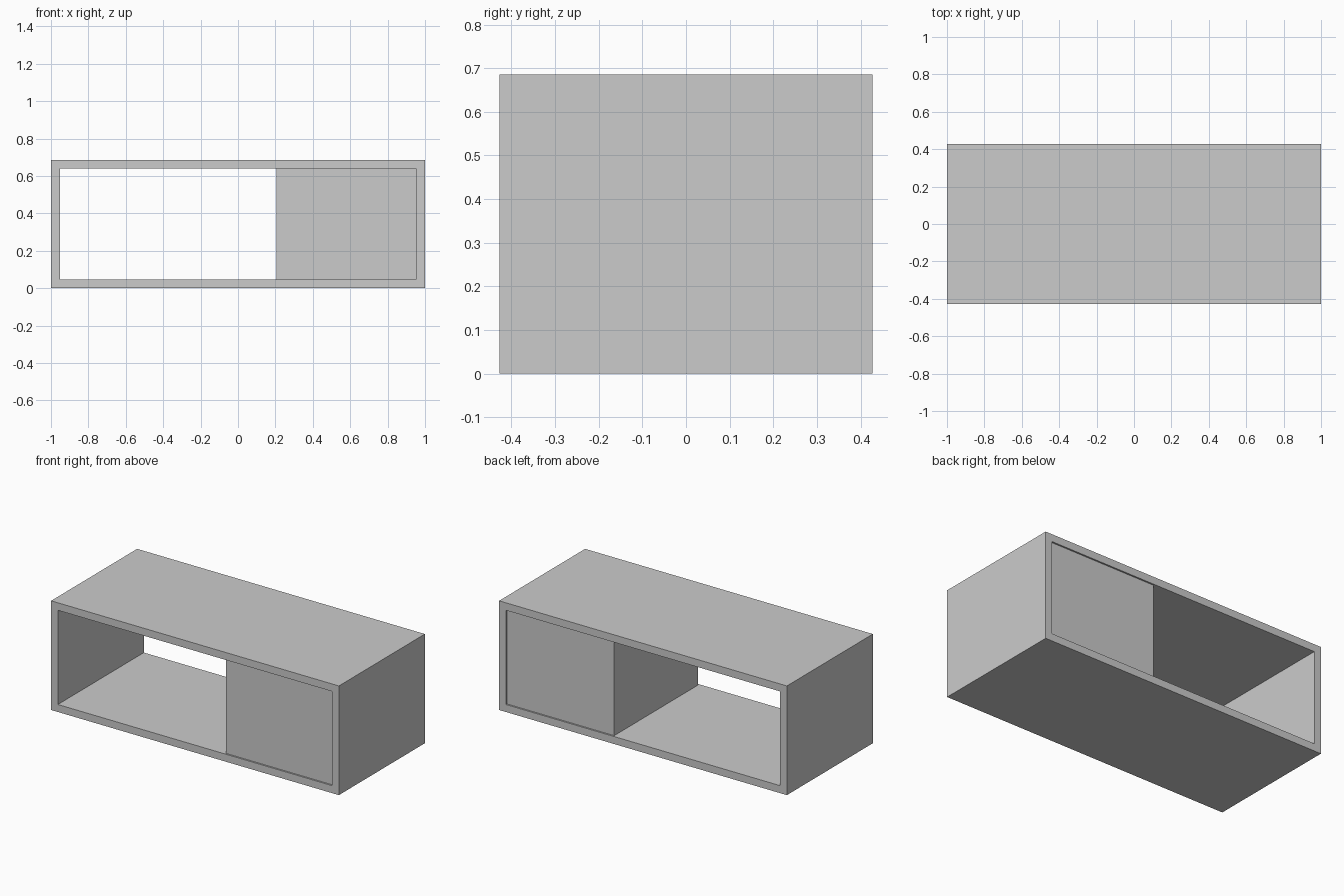
import bpy, bmesh

if "Cube" in bpy.data.objects:
    bpy.data.objects.remove(bpy.data.objects["Cube"])

HALF_W, HALF_D, HEIGHT, T = 1.0, 0.427, 0.686, 0.047
RECESS = 0.01
DIVIDE_X = 0.207


def finish(name, bm):
    bmesh.ops.recalc_face_normals(bm, faces=bm.faces[:])
    mesh = bpy.data.meshes.new(name)
    bm.to_mesh(mesh)
    bm.free()
    obj = bpy.data.objects.new(name, mesh)
    bpy.context.collection.objects.link(obj)
    return obj


def rect(x0, x1, z0, z1):
    return [(x0, z0), (x1, z0), (x1, z1), (x0, z1)]


# Outer frame: rectangular tube open at front and back
bm = bmesh.new()
outer = rect(-HALF_W, HALF_W, 0, HEIGHT)
inner = rect(-HALF_W + T, HALF_W - T, T, HEIGHT - T)
loops = [[bm.verts.new((x, y, z)) for x, z in prof]
         for prof, y in ((outer, -HALF_D), (outer, HALF_D),
                         (inner, HALF_D), (inner, -HALF_D))]
for a, b in zip(loops, loops[1:] + loops[:1]):
    for i in range(4):
        j = (i + 1) % 4
        bm.faces.new((a[i], a[j], b[j], b[i]))
finish("cabinet_frame", bm)

# Closed compartment on the right, slightly recessed front and back
bm = bmesh.new()
bmesh.ops.create_cube(bm, size=1)
x1 = HALF_W - T
bmesh.ops.scale(bm, verts=bm.verts[:],
                vec=(x1 - DIVIDE_X, 2 * (HALF_D - RECESS), HEIGHT - 2 * T))
bmesh.ops.translate(bm, verts=bm.verts[:],
                    vec=((x1 + DIVIDE_X) / 2, 0, HEIGHT / 2))
finish("closed_compartment", bm)
